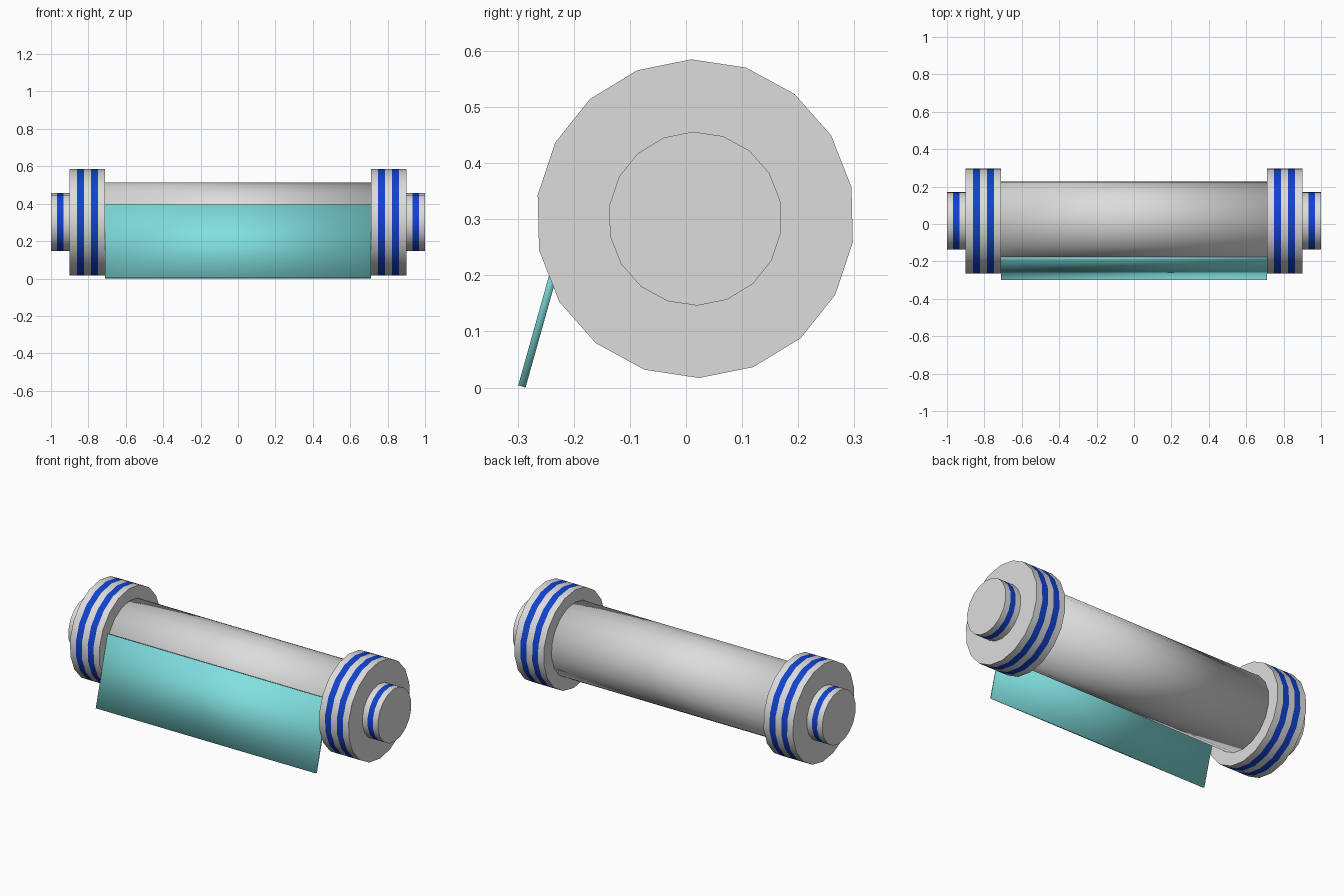
import bpy, bmesh, math

if "Cube" in bpy.data.objects:
    bpy.data.objects.remove(bpy.data.objects["Cube"])

AXIS_Y, AXIS_Z = 0.0165, 0.301   # common axis of all round parts
SIDES = 18
TURN = math.radians(91.4)


def material(name, rgb):
    m = bpy.data.materials.new(name)
    m.diffuse_color = (*rgb, 1)
    m.use_nodes = True
    m.node_tree.nodes["Principled BSDF"].inputs["Base Color"].default_value = m.diffuse_color
    return m


GREY = material("light grey", (0.72, 0.72, 0.72))
BLUE = material("stripe blue", (0.006, 0.055, 0.62))
TEAL = material("teal", (0.22, 0.74, 0.74))


def add_object(name, bm, mats, sharp=True):
    bmesh.ops.recalc_face_normals(bm, faces=bm.faces)
    me = bpy.data.meshes.new(name)
    bm.to_mesh(me)
    bm.free()
    for m in mats:
        me.materials.append(m)
    ob = bpy.data.objects.new(name, me)
    bpy.context.collection.objects.link(ob)
    bpy.ops.object.select_all(action='DESELECT')
    ob.select_set(True)
    bpy.context.view_layer.objects.active = ob
    if sharp:
        bpy.ops.object.shade_smooth_by_angle(angle=math.radians(35))
    else:
        bpy.ops.object.shade_smooth()
    return ob


def banded_cylinder(name, x0, x1, radius, bands=1, sharp=True):
    """Cylinder along x; every second band is blue."""
    bm = bmesh.new()
    rings = []
    for i in range(bands + 1):
        x = x0 + (x1 - x0) * i / bands
        angles = [TURN + math.tau * k / SIDES for k in range(SIDES)]
        rings.append([bm.verts.new((x, AXIS_Y + radius * math.cos(a),
                                    AXIS_Z + radius * math.sin(a))) for a in angles])
    for i in range(bands):
        for k in range(SIDES):
            j = (k + 1) % SIDES
            f = bm.faces.new((rings[i][k], rings[i][j], rings[i + 1][j], rings[i + 1][k]))
            f.material_index = i % 2
    bm.faces.new(rings[0])
    bm.faces.new(rings[-1])
    return add_object(name, bm, (GREY, BLUE), sharp)


# Central roller
banded_cylinder("roller_tube", -0.71, 0.71, 0.212, sharp=False)

# Striped end discs and hubs
for side, s in (("left", -1), ("right", 1)):
    banded_cylinder(side + "_end_disc", s * 0.71, s * 0.90, 0.284, 5)
    banded_cylinder(side + "_hub", s * 0.90, s * 1.0, 0.155, 3)

# Sloping sheet hanging at the front
bm = bmesh.new()
section = [(-0.299, 0.004), (-0.286, 0.0), (-0.176, 0.392), (-0.189, 0.396)]
ends = [[bm.verts.new((x, y, z)) for y, z in section] for x in (-0.71, 0.71)]
for k in range(4):
    j = (k + 1) % 4
    bm.faces.new((ends[0][k], ends[0][j], ends[1][j], ends[1][k]))
for e in ends:
    bm.faces.new(e)
add_object("front_sheet", bm, (TEAL,), sharp=False)
